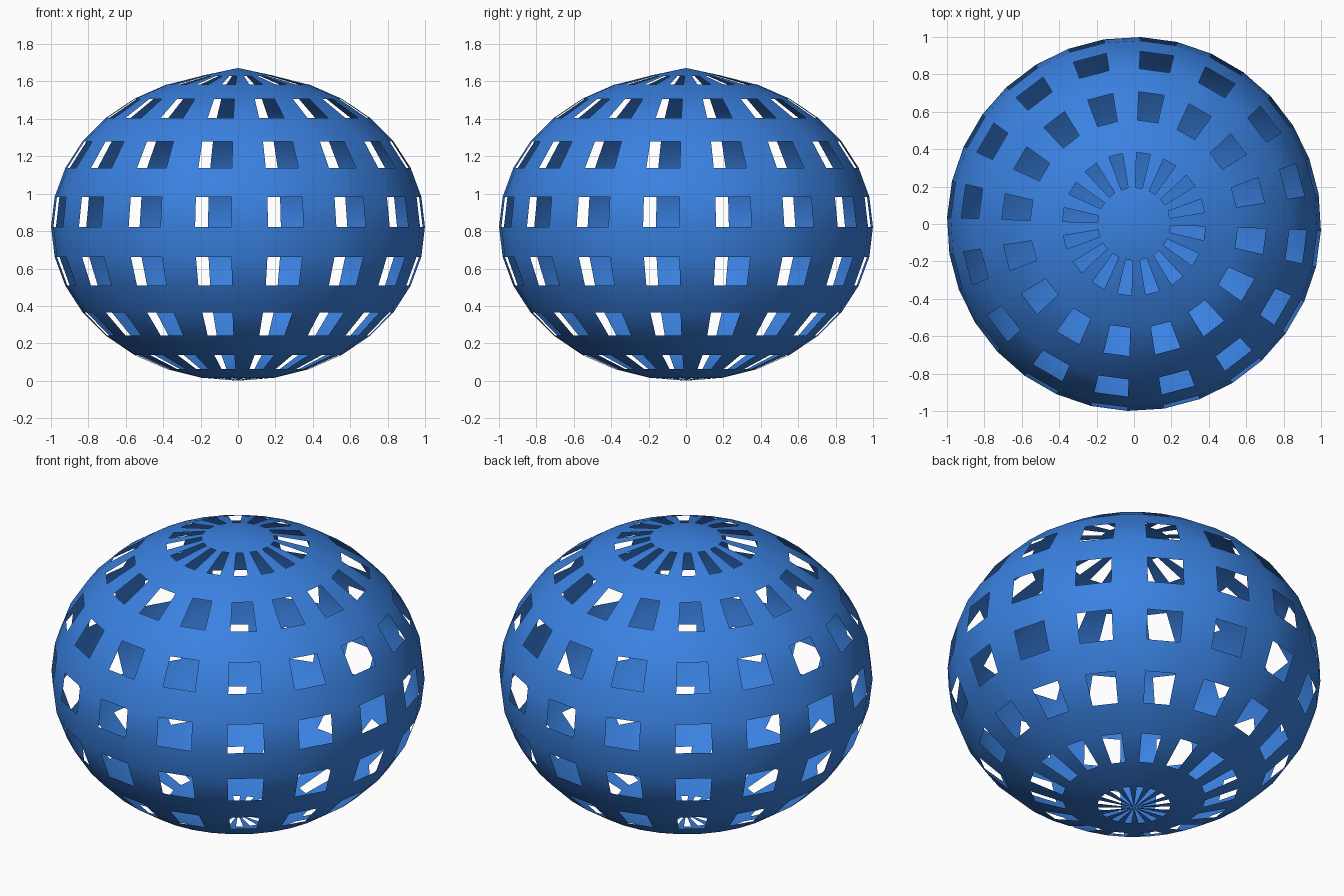
import bpy, bmesh, math
from mathutils import Matrix

if "Cube" in bpy.data.objects:
    bpy.data.objects.remove(bpy.data.objects["Cube"], do_unlink=True)

SEGMENTS, RINGS = 32, 16
HALF_HEIGHT = 0.823
PEAK = 0.026           # small rise of the top pole
TWIST = -0.035         # turn of the whole shell about z

# Shell colour
blue = bpy.data.materials.new("blue")
blue.use_nodes = True
colour = (0.042, 0.22, 0.75, 1)
blue.diffuse_color = colour
blue.node_tree.nodes["Principled BSDF"].inputs["Base Color"].default_value = colour

# Unit ball of quads, with triangle fans at the poles
bm = bmesh.new()
bmesh.ops.create_uvsphere(bm, u_segments=SEGMENTS, v_segments=RINGS, radius=1)


def is_window(face):
    """Every second column of every second band, counted from the bottom, is open."""
    c = face.calc_center_median()
    band = math.floor(math.acos(-c.z / c.length) / math.pi * RINGS)
    column = math.floor(math.atan2(c.y, c.x) / math.tau * SEGMENTS)
    return band % 2 == 0 and column % 2 == 1


# Cut the windows
windows = [f for f in bm.faces if is_window(f)]
bmesh.ops.delete(bm, geom=windows, context="FACES")

# Flatten, turn, stand on the ground and raise the peak
bmesh.ops.transform(
    bm, verts=bm.verts,
    matrix=Matrix.Translation((0, 0, HALF_HEIGHT))
    @ Matrix.Rotation(TWIST, 4, "Z")
    @ Matrix.Diagonal((1, 1, HALF_HEIGHT, 1)))
max(bm.verts, key=lambda v: v.co.z).co.z += PEAK

for face in bm.faces:
    face.smooth = True

mesh = bpy.data.meshes.new("lattice_shell")
bm.to_mesh(mesh)
bm.free()
mesh.materials.append(blue)
shell = bpy.data.objects.new("lattice_shell", mesh)
bpy.context.collection.objects.link(shell)
